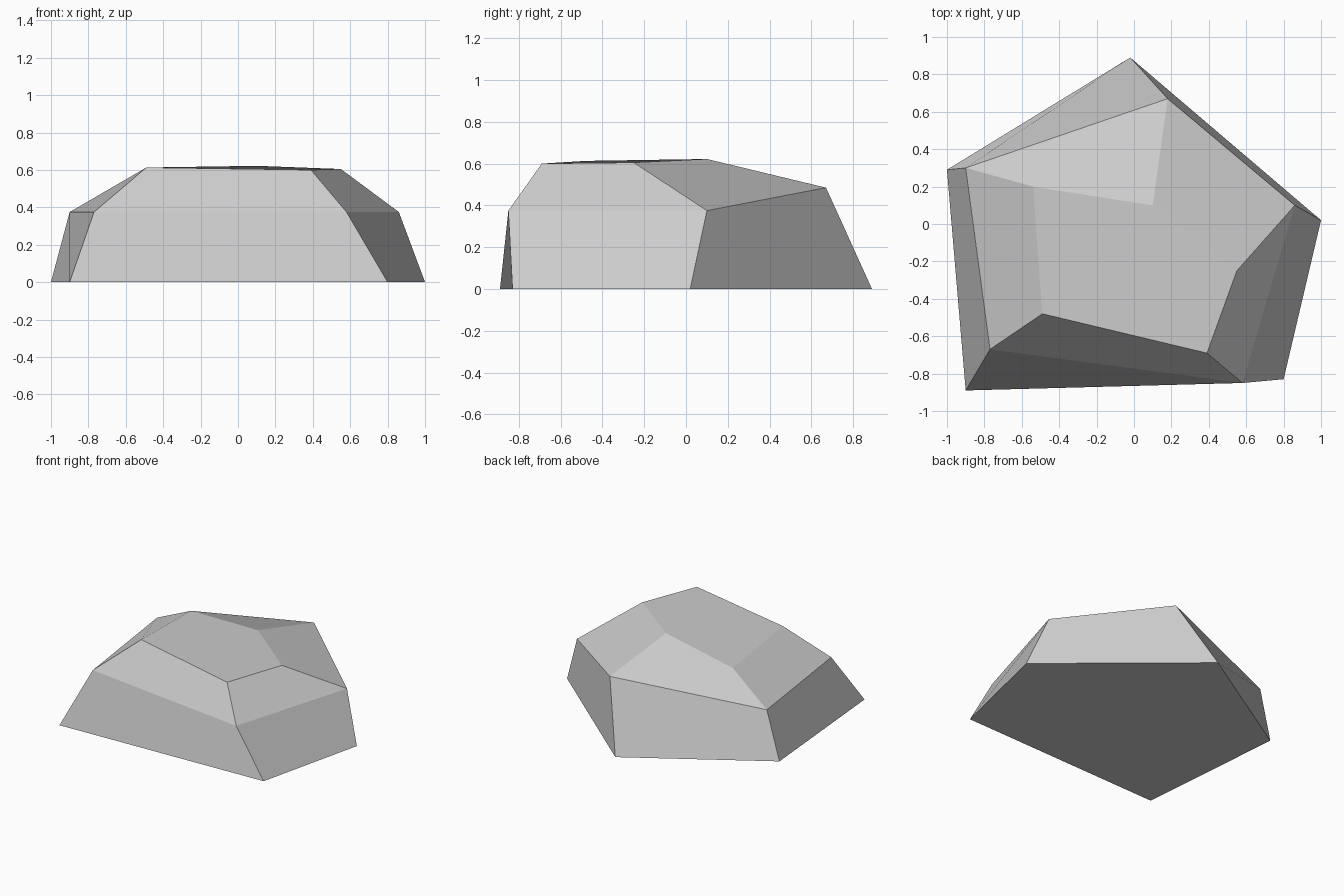
import bpy
import bmesh
from mathutils import Vector
from mathutils.geometry import normal

cube = bpy.data.objects.get("Cube")
if cube:
    bpy.data.objects.remove(cube, do_unlink=True)

# One grey stone material
stone = bpy.data.materials.new("stone_grey")
stone.use_nodes = True
colour = (0.6, 0.6, 0.6, 1)
stone.diffuse_color = colour
bsdf = next(n for n in stone.node_tree.nodes if n.type == "BSDF_PRINCIPLED")
bsdf.inputs["Base Color"].default_value = colour

# Three five-sided rings: foot, shoulder and flat top, counter-clockwise
foot = [(-1, 0.29, 0), (-0.9, -0.89, 0), (0.8, -0.83, 0), (1, 0.02, 0), (-0.02, 0.89, 0)]
shoulder = [(-0.9, 0.3, 0.375), (-0.77, -0.67, 0.375), (0.58, -0.85, 0.375),
            (0.86, 0.1, 0.375), (0.18, 0.67, 0.485)]
crown = [(-0.54, 0.2, 0.562), (-0.49, -0.48, 0.613), (0.39, -0.69, 0.6),
         (0.55, -0.25, 0.605), (0.1, 0.1, 0.622)]

bm = bmesh.new()
rings = [[bm.verts.new(p) for p in ring] for ring in (foot, shoulder, crown)]


def add_quad(a, b, c, d):
    """Add a quad whose fold bulges outwards."""
    out = normal(a.co, b.co, c.co)
    if out.dot(d.co - a.co) > 0:
        a, b, c, d = b, c, d, a
    bm.faces.new((a, b, c, d))


# Chiselled side facets, then the top and the underside
for lower, upper in zip(rings, rings[1:]):
    for i in range(len(lower)):
        j = (i + 1) % len(lower)
        add_quad(lower[i], lower[j], upper[j], upper[i])
bm.faces.new(rings[-1])
bm.faces.new(reversed(rings[0]))

mesh = bpy.data.meshes.new("rock")
bm.to_mesh(mesh)
bm.free()
mesh.materials.append(stone)
rock = bpy.data.objects.new("rock", mesh)
bpy.context.collection.objects.link(rock)
